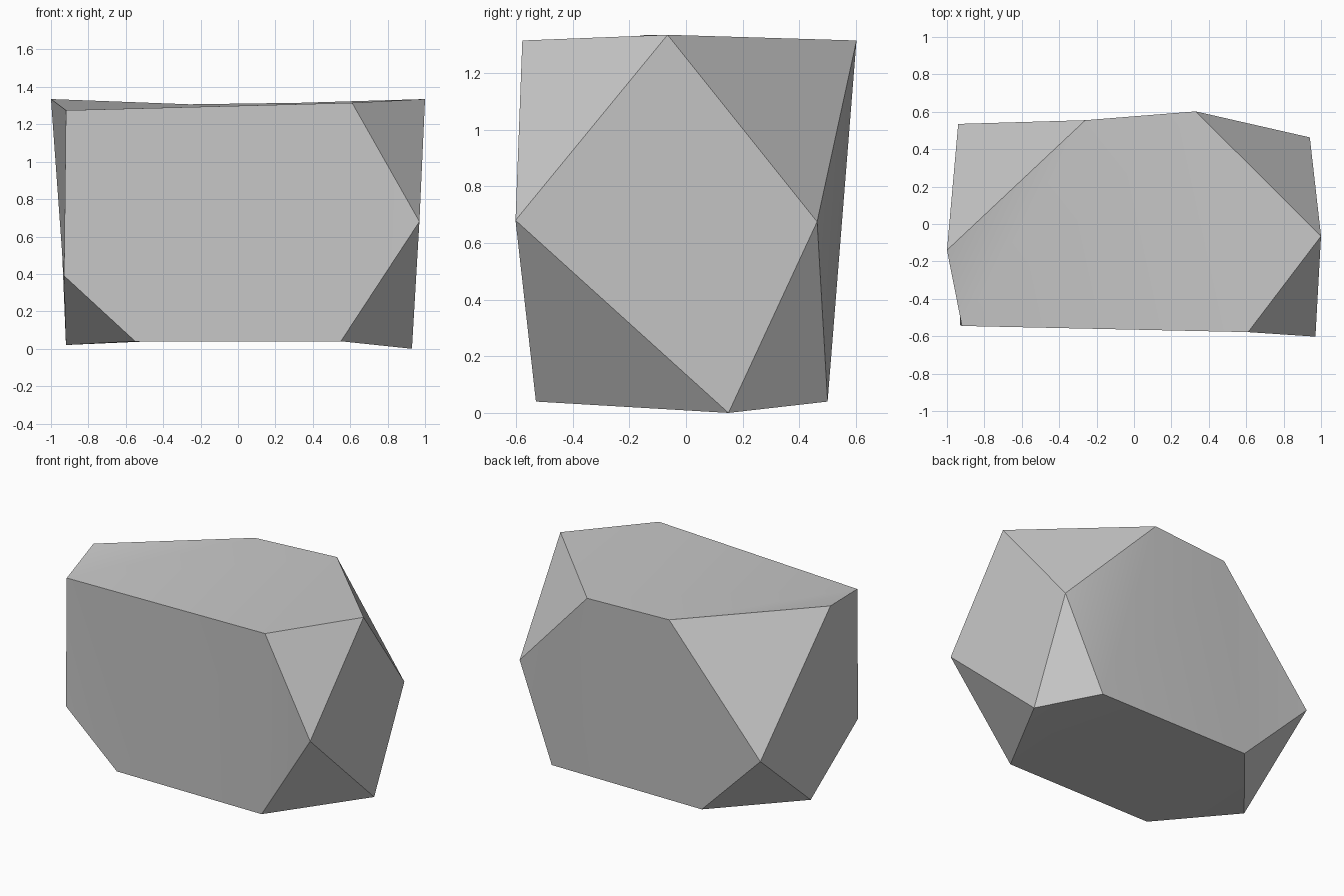
import bpy
import bmesh
import math

default_cube = bpy.data.objects.get("Cube")
if default_cube:
    bpy.data.objects.remove(default_cube, do_unlink=True)


def make_material(name, colour):
    material = bpy.data.materials.new(name)
    material.use_nodes = True
    material.diffuse_color = colour
    shader = next(node for node in material.node_tree.nodes if node.type == "BSDF_PRINCIPLED")
    shader.inputs["Base Color"].default_value = colour
    return material


def fold_tips(face):
    """Crease a six-sided facet so its left and right tips can bend off its middle."""
    by_x = sorted(face.loops, key=lambda loop: loop.vert.co.x)
    folds = [
        (tip.link_loop_prev.vert, tip.link_loop_next.vert) for tip in (by_x[0], by_x[-1])
    ]
    bmesh.ops.connect_verts(face_mesh, verts=list(folds[0]))
    bmesh.ops.connect_verts(face_mesh, verts=list(folds[1]))


def make_faceted_stone(name, corners, material, facet_angle):
    """Wrap the corners in a hull, merge it into facets, then fold the large facets."""
    bm = bmesh.new()
    for corner in corners:
        bm.verts.new(corner)
    bmesh.ops.convex_hull(bm, input=bm.verts[:])
    bmesh.ops.dissolve_limit(
        bm,
        angle_limit=facet_angle,
        verts=bm.verts[:],
        edges=bm.edges[:],
    )
    for face in [f for f in bm.faces if len(f.verts) == 6]:
        by_x = sorted(face.loops, key=lambda loop: loop.vert.co.x)
        folds = [
            (tip.link_loop_prev.vert, tip.link_loop_next.vert)
            for tip in (by_x[0], by_x[-1])
        ]
        for start, end in folds:
            whole = next(f for f in start.link_faces if f in end.link_faces and len(f.verts) > 4)
            bmesh.utils.face_split(whole, start, end)
    bmesh.ops.recalc_face_normals(bm, faces=bm.faces[:])

    mesh = bpy.data.meshes.new(name)
    bm.to_mesh(mesh)
    bm.free()
    mesh.materials.append(material)
    stone = bpy.data.objects.new(name, mesh)
    bpy.context.collection.objects.link(stone)
    return stone


# Rim of the top facet
top_rim = [
    (-0.92, -0.545, 1.275),
    (0.61, -0.578, 1.315),
    (1.0, -0.065, 1.335),
    (0.33, 0.602, 1.315),
    (-0.26, 0.555, 1.307),
    (-1.0, -0.14, 1.335),
]

# Points where the upper and lower corner cuts meet on the upright edges
side_points = [
    (0.97, -0.602, 0.68),
    (0.94, 0.463, 0.675),
    (-0.94, 0.535, 0.507),
    (-0.93, -0.54, 0.39),
]

# Rim of the bottom facet
base_rim = [
    (-0.55, -0.53, 0.04),
    (0.55, -0.53, 0.04),
    (0.93, 0.15, 0.0),
    (0.67, 0.5, 0.04),
    (-0.47, 0.5, 0.04),
    (-0.92, -0.04, 0.02),
]

stone_grey = make_material("stone grey", (0.58, 0.58, 0.58, 1.0))
boulder = make_faceted_stone(
    "boulder", top_rim + side_points + base_rim, stone_grey, math.radians(25)
)

# Soft shading inside each facet, sharp edges between facets
bpy.ops.object.select_all(action="DESELECT")
boulder.select_set(True)
bpy.context.view_layer.objects.active = boulder
bpy.ops.object.shade_smooth_by_angle(angle=math.radians(30))
